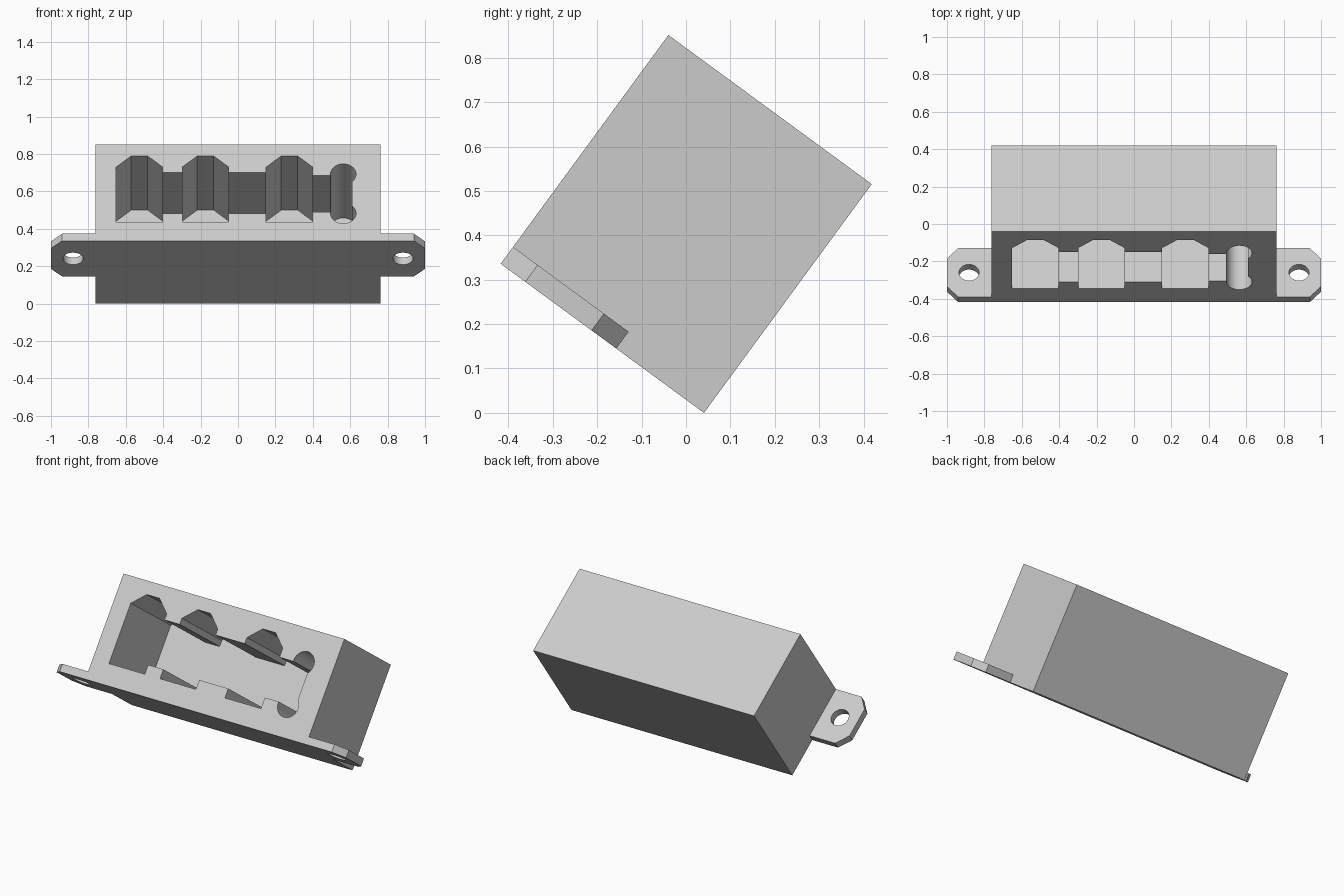
import bpy, bmesh
from math import sin, cos, radians, acos, degrees, pi
from mathutils import Matrix

cube = bpy.data.objects.get("Cube")
if cube:
    bpy.data.objects.remove(cube, do_unlink=True)

# Overall sizes: the block leans back about the x axis
TILT = radians(36.25)
HALF, DEPTH, HEIGHT = 0.763, 0.568, 0.639
POSE = Matrix.Translation((0, -0.4175, DEPTH * sin(TILT))) @ Matrix.Rotation(-TILT, 4, 'X')

grey = bpy.data.materials.new("light_grey")
grey.use_nodes = True
grey.diffuse_color = (0.6, 0.6, 0.6, 1)
grey.node_tree.nodes["Principled BSDF"].inputs["Base Color"].default_value = (0.6, 0.6, 0.6, 1)


def prism(name, points, offset):
    """Closed solid from a 3D outline swept along an offset."""
    bm = bmesh.new()
    face = bm.faces.new([bm.verts.new(p) for p in points])
    swept = bmesh.ops.extrude_face_region(bm, geom=[face])["geom"]
    bmesh.ops.translate(bm, vec=offset, verts=[g for g in swept if isinstance(g, bmesh.types.BMVert)])
    bmesh.ops.recalc_face_normals(bm, faces=bm.faces)
    mesh = bpy.data.meshes.new(name)
    bm.to_mesh(mesh)
    bm.free()
    obj = bpy.data.objects.new(name, mesh)
    bpy.context.collection.objects.link(obj)
    obj.matrix_world = POSE
    mesh.materials.append(grey)
    return obj


def cut(obj, cutter):
    """Subtract the cutter, bake the result and drop the cutter."""
    cutter.hide_render = True
    mod = obj.modifiers.new("cut", 'BOOLEAN')
    mod.operation, mod.solver, mod.object = 'DIFFERENCE', 'EXACT', cutter
    bpy.context.view_layer.update()
    baked = bpy.data.meshes.new_from_object(obj.evaluated_get(bpy.context.evaluated_depsgraph_get()))
    obj.modifiers.clear()
    obj.data = baked
    bpy.data.objects.remove(cutter, do_unlink=True)


def arc(cx, cz, r, start, end, steps):
    angles = [radians(start + (end - start) * i / steps) for i in range(steps + 1)]
    return [(cx + r * cos(a), cz + r * sin(a)) for a in angles]


# Main block
block = prism("main_block", [(-HALF, 0, 0), (HALF, 0, 0), (HALF, 0, HEIGHT), (-HALF, 0, HEIGHT)], (0, DEPTH, 0))

# Pocket outline: three peaked bays joined by a channel, round reliefs at the end
BAYS = (-0.527, -0.174, 0.275)
WIDE, FLAT = 0.124, 0.044
bottom, top = [], []
for i, c in enumerate(BAYS):
    low, high = (0.19, 0.434) if i == 2 else (0.18, 0.452)
    bottom += [(c - WIDE, 0.124), (c + WIDE, 0.124), (c + WIDE, low)]
    top += [(c - WIDE, 0.489), (c - FLAT, 0.562), (c + FLAT, 0.562), (c + WIDE, 0.489), (c + WIDE, high)]
    if i < 2:
        bottom.append((BAYS[i + 1] - WIDE, low))
        top.append((BAYS[i + 1] - WIDE, high))
R, CX = 0.068, 0.563
side = degrees(acos(0.047 / R))
bottom += arc(CX, 0.182, R, 173, 360 + side, 28)
top += arc(CX, 0.442, R, 187, -side, 28)
outline = bottom + top[::-1]
pocket = prism("pocket_cutter", [(x, -0.05, z) for x, z in outline], (0, 0.539, 0))
cut(block, pocket)

# Mounting ears with chamfered corners and a screw hole
LENGTH, THICK, CX_CUT, CY_CUT = 0.323, 0.047, 0.06, 0.069
parts = [block]
for name, s in (("left_ear", 1), ("right_ear", -1)):
    ear_shape = [(HALF, 0), (1 - CX_CUT, 0), (1, CY_CUT), (1, LENGTH - CY_CUT), (1 - CX_CUT, LENGTH), (HALF, LENGTH)]
    ear = prism(name, [(s * x, y, 0) for x, y in ear_shape], (0, 0, THICK))
    hole = prism("hole_cutter", [(x, y, -0.05) for x, y in arc(s * 0.882, LENGTH / 2, 0.054, 0, 348.75, 31)], (0, 0, 0.15))
    cut(ear, hole)
    parts.append(ear)

# Smooth the round walls only
for obj in parts:
    bpy.ops.object.select_all(action='DESELECT')
    obj.select_set(True)
    bpy.context.view_layer.objects.active = obj
    bpy.ops.object.shade_smooth_by_angle(angle=pi / 6)
